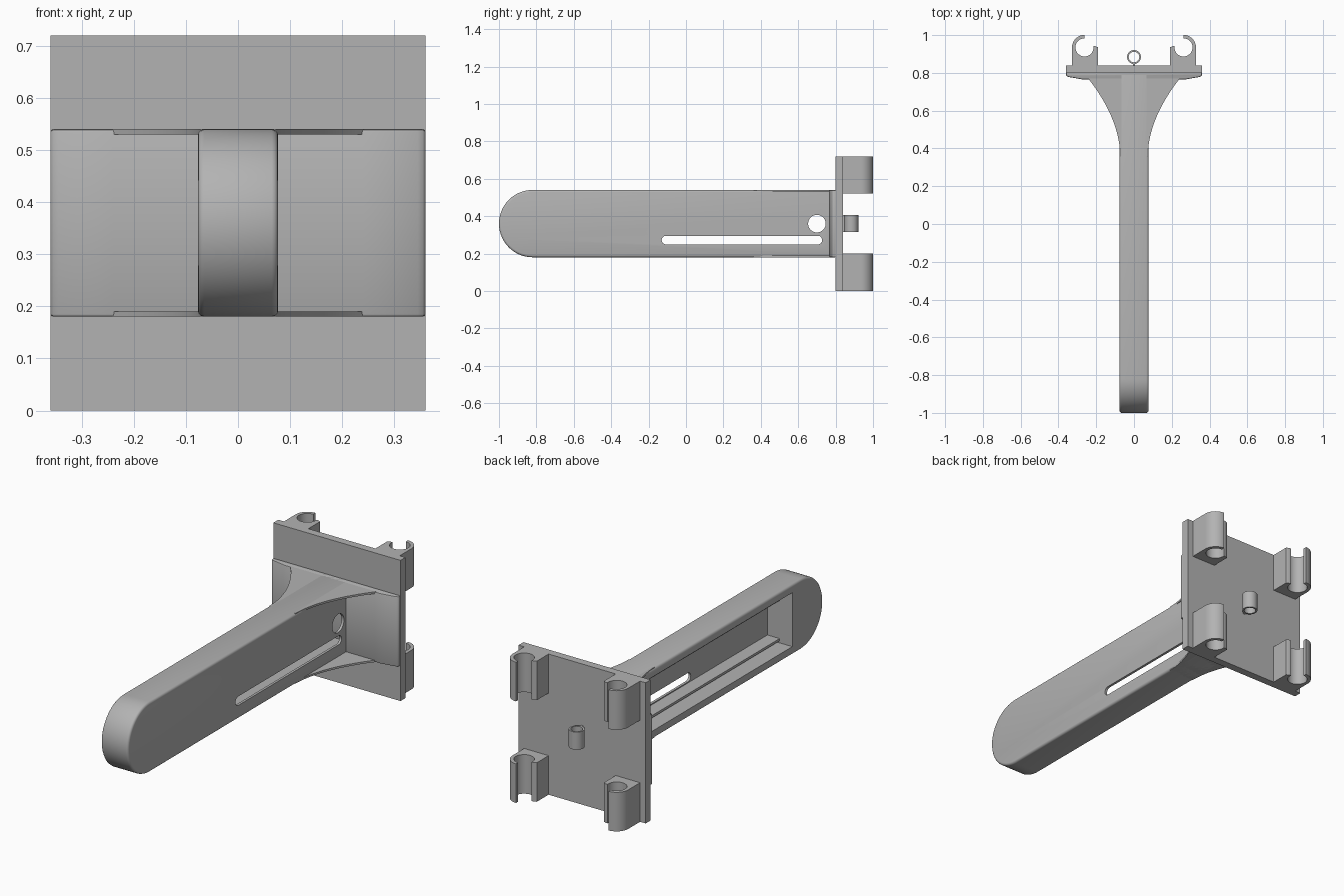
import bpy, bmesh
from math import sin, cos, radians, pi
from mathutils import Vector

cube = bpy.data.objects.get("Cube")
if cube:
    bpy.data.objects.remove(cube)

grey = bpy.data.materials.new("light grey")
grey.use_nodes = True
grey.diffuse_color = (0.45, 0.45, 0.45, 1)
grey.node_tree.nodes["Principled BSDF"].inputs["Base Color"].default_value = (0.45, 0.45, 0.45, 1)


def extrude(name, points, axis, low, high):
    """Prism from a 2D outline: axis 'z' takes (x, y), axis 'x' takes (y, z)."""
    bm = bmesh.new()
    place = (lambda p: (p[0], p[1], low)) if axis == 'z' else (lambda p: (low, p[0], p[1]))
    face = bm.faces.new([bm.verts.new(place(p)) for p in points])
    new = bmesh.ops.extrude_face_region(bm, geom=[face])["geom"]
    shift = Vector((0, 0, high - low)) if axis == 'z' else Vector((high - low, 0, 0))
    bmesh.ops.translate(bm, verts=[v for v in new if isinstance(v, bmesh.types.BMVert)], vec=shift)
    bmesh.ops.recalc_face_normals(bm, faces=bm.faces)
    mesh = bpy.data.meshes.new(name)
    bm.to_mesh(mesh)
    bm.free()
    mesh.materials.append(grey)
    obj = bpy.data.objects.new(name, mesh)
    bpy.context.collection.objects.link(obj)
    return obj


def box(name, x, y, z):
    return extrude(name, [(x[0], y[0]), (x[1], y[0]), (x[1], y[1]), (x[0], y[1])], 'z', *z)


def arc(cx, cy, r, start, end, n=16):
    angles = [radians(start + (end - start) * i / n) for i in range(n + 1)]
    return [(cx + r * cos(a), cy + r * sin(a)) for a in angles]


def activate(obj):
    bpy.ops.object.select_all(action='DESELECT')
    obj.select_set(True)
    bpy.context.view_layer.objects.active = obj


def bevel(obj, width, segments=3):
    activate(obj)
    mod = obj.modifiers.new("rounding", 'BEVEL')
    mod.width, mod.segments = width, segments
    mod.limit_method, mod.angle_limit = 'ANGLE', radians(40)
    bpy.ops.object.modifier_apply(modifier=mod.name)


def cut(obj, cutter):
    activate(obj)
    mod = obj.modifiers.new("cut", 'BOOLEAN')
    mod.operation, mod.solver, mod.object = 'DIFFERENCE', 'EXACT', cutter
    bpy.ops.object.modifier_apply(modifier=mod.name)
    bpy.data.objects.remove(cutter)


def smooth(obj):
    activate(obj)
    bpy.ops.object.shade_smooth_by_angle(angle=radians(35))


MID = 0.36          # middle height
HALF = 0.077        # half width of the arm

# Arm: round-ended bar, hollow and open on its right side
arm = extrude("arm", arc(-0.82, MID, 0.18, 90, 270, 32) + [(0.80, 0.18), (0.80, 0.54)],
              'x', -HALF, HALF)
bevel(arm, 0.012)
cut(arm, box("pocket_cutter", (-0.2, 0.064), (-0.75, 0.775), (0.222, 0.498)))
slot = arc(0.705, 0.272, 0.023, -90, 90) + arc(-0.107, 0.272, 0.023, 90, 270)
cut(arm, extrude("slot_cutter", slot, 'x', 0.03, 0.12))
cut(arm, extrude("hole_cutter", arc(0.70, MID, 0.047, 0, 348.75, 31), 'x', 0.03, 0.12))
smooth(arm)

# Rails inside the arm
for name, z in (("lower_rail", 0.232), ("upper_rail", 0.438)):
    box(name, (-0.005, 0.066), (-0.755, 0.78), (z, z + 0.012))

# Flared webs at the top and bottom of the arm root
curve = [(HALF - 0.004 + 0.177 * (i / 16) ** 1.9, 0.36 + 0.42 * i / 16) for i in range(17)]
outline = curve + [(-x, y) for x, y in reversed(curve)]
for name, z in (("lower_web", 0.18), ("upper_web", 0.53)):
    smooth(extrude(name, outline, 'z', z, z + 0.01))

# Flange joining the arm to the mounting plate
side = [(0.36, 0.802), (0.36, 0.785), (0.345, 0.778), (0.27, 0.765), (0.24, 0.765)]
flange = extrude("flange", side + [(-x, y) for x, y in reversed(side)], 'z', 0.18, 0.54)
bevel(flange, 0.006, 2)
smooth(flange)

# Mounting plate
box("mounting_plate", (-0.36, 0.36), (0.80, 0.84), (0, 0.72))

# Four open C-shaped clips on the back
cx, cy = 0.262, 0.935
clip = [(0.19, 0.835), (0.328, 0.835)] + arc(cx, cy, 0.066, 0, 90)
clip += arc(cx, cy, 0.048, 90, -188, 32) + [(0.205, 0.942), (0.19, 0.935)]
for level, low in (("lower", 0), ("upper", 0.52)):
    for name, s in (("left", 1), ("right", -1)):
        smooth(extrude(f"{level}_{name}_clip", [(s * x, y) for x, y in clip],
                       'z', low, low + 0.2))

# Small hollow pin held by a neck at the centre of the back
pin = extrude("centre_pin", arc(0, 0.884, 0.037, 0, 348.75, 31), 'z', 0.315, 0.405)
cut(pin, extrude("pin_cutter", arc(0, 0.884, 0.028, 0, 348.75, 31), 'z', 0.2, 0.5))
smooth(pin)
box("pin_neck", (-0.006, 0.006), (0.835, 0.852), (0.315, 0.405))
